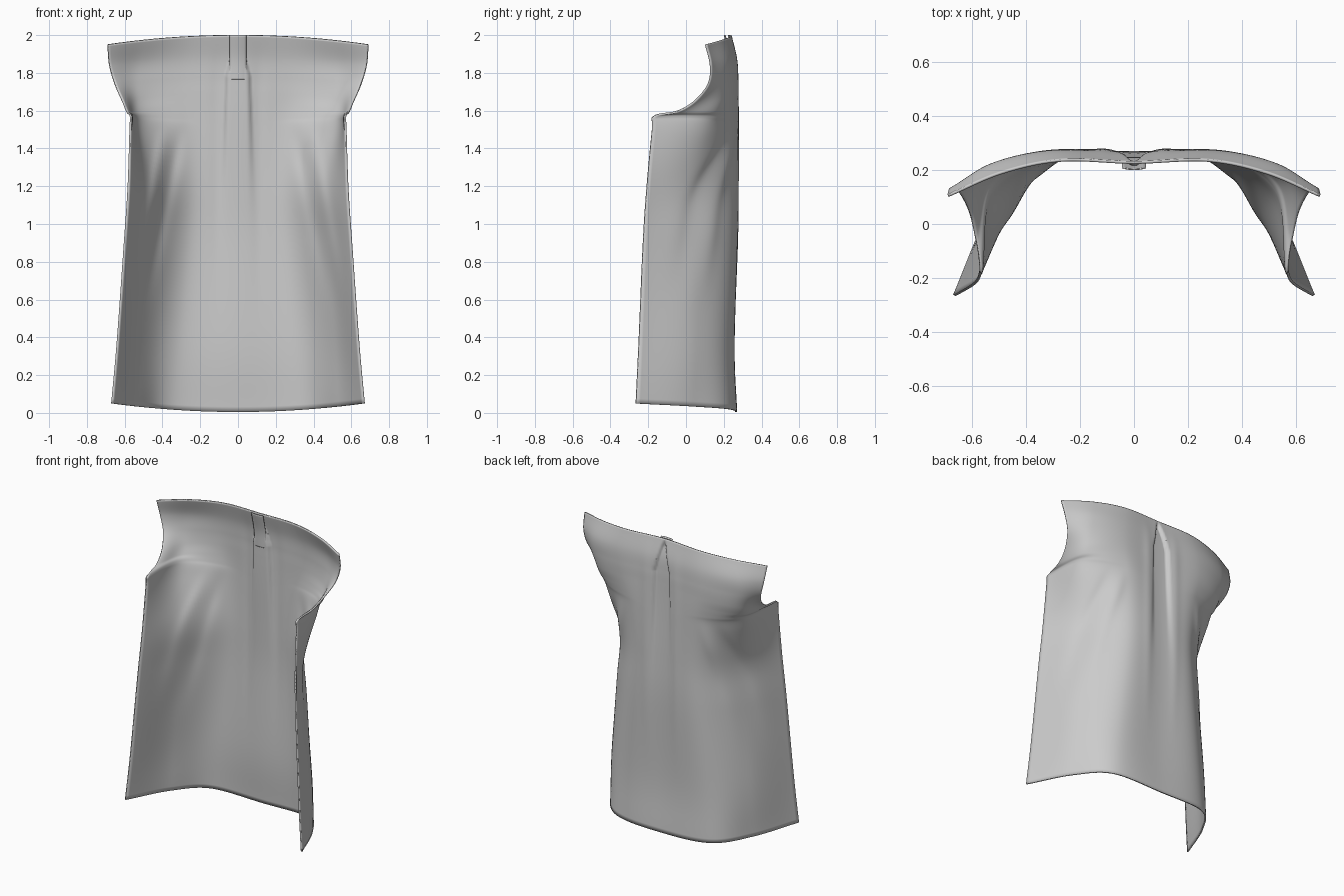
import bpy, math

cube = bpy.data.objects.get("Cube")
if cube:
    bpy.data.objects.remove(cube, do_unlink=True)

# One flat cloth colour
cloth = bpy.data.materials.new("grey cloth")
cloth.use_nodes = True
grey = (0.6, 0.6, 0.6, 1)
cloth.diffuse_color = grey
cloth.node_tree.nodes["Principled BSDF"].inputs["Base Color"].default_value = grey

# Cross-sections from neckline to hem:
# centre z, edge z, centre y, then x, y of back, side and edge points
SECTIONS = [
    (2.0, 1.95, .228, .27, .236, .49, .19, .69, .105),
    (1.88, 1.84, .256, .30, .264, .52, .22, .68, .13),
    (1.78, 1.74, .263, .31, .27, .53, .215, .65, .118),
    (1.70, 1.65, .264, .31, .269, .53, .195, .61, .045),
    (1.63, 1.595, .264, .30, .267, .53, .165, .587, -.05),
    (1.56, 1.57, .264, .29, .264, .525, .137, .568, -.172),
    (1.48, 1.50, .264, .275, .26, .515, .112, .57, -.18),
    (1.2, 1.2, .264, .255, .25, .455, .06, .58, -.207),
    (.9, .9, .262, .275, .247, .475, .05, .60, -.227),
    (.35, .37, .248, .33, .232, .52, .05, .638, -.25),
    (.005, .05, .265, .36, .236, .535, .035, .667, -.265),
]
ROWS, HALF = 120, 60


def spline(points, t):
    """Smooth curve through tuples, t from 0 to 1."""
    n = len(points) - 1
    i = min(int(t * n), n - 1)
    f = t * n - i
    b, c = points[i], points[i + 1]
    a = points[i - 1] if i else [2 * p - q for p, q in zip(b, c)]
    d = points[i + 2] if i + 2 <= n else [2 * q - p for p, q in zip(b, c)]
    return [q + f / 2 * (r - p + f * (2 * p - 5 * q + 4 * r - s + f * (3 * (q - r) + s - p)))
            for p, q, r, s in zip(a, b, c, d)]


def smooth(lo, hi, v):
    t = max(0, min(1, (v - lo) / (hi - lo)))
    return t * t * (3 - 2 * t)


def bump(v, centre, width):
    return math.exp(-((v - centre) / width) ** 2)


def drape(x, z):
    """Depth of the centre pleat and the soft folds below it."""
    ax = abs(x)
    # Inverted pleat: closed at the neckline, opening and softening downwards
    width = min(.055, .25 * (2 - z))
    soft = .012 + .05 * max(0, 1.75 - z)
    pleat = -.02 * smooth(.9, 1.8, z) * smooth(0, .06, 2 - z)
    pleat *= 1 - smooth(width - .004, width + soft, ax)
    # Loose vertical ridges beside the pleat
    ridge = .005 * smooth(.3, 1.3, z) * (1 - smooth(1.7, 2, z)) * bump(ax, .11, .035)
    # Drag folds running down from the armholes
    span = smooth(.5, 1.0, z) * (1 - smooth(1.3, 1.55, z))
    drag = span * (.012 * bump(ax, .33 + .2 * (1.4 - z), .035)
                   - .014 * bump(ax, .41 + .18 * (1.4 - z), .03))
    return pleat + ridge + drag


def sheet(name, rows, thickness):
    """Cloth sheet through rows of points, with an even thickness."""
    cols = len(rows[0])
    faces = [(i, i + 1, i + cols + 1, i + cols)
             for r in range(len(rows) - 1)
             for i in range(r * cols, r * cols + cols - 1)]
    mesh = bpy.data.meshes.new(name)
    mesh.from_pydata([p for row in rows for p in row], [], faces)
    mesh.materials.append(cloth)
    obj = bpy.data.objects.new(name, mesh)
    bpy.context.collection.objects.link(obj)
    shell = obj.modifiers.new("cloth thickness", 'SOLIDIFY')
    shell.thickness = thickness
    shell.offset = 0
    bpy.ops.object.select_all(action='DESELECT')
    obj.select_set(True)
    bpy.context.view_layer.objects.active = obj
    bpy.ops.object.shade_smooth_by_angle(angle=math.radians(50))


# Draped back panel, and the pleat's inner layer at the neckline
panel, backing = [], []
for r in range(ROWS + 1):
    zc, ze, yc, bx, by, sx, sy, ex, ey = spline(SECTIONS, r / ROWS)
    outline = [(-ex, ey), (-sx, sy), (-bx, by), (0, yc), (bx, by), (sx, sy), (ex, ey)]
    row = []
    for c in range(-HALF, HALF + 1):
        s = math.copysign(abs(c / HALF) ** 1.4, c)
        x, y = spline(outline, (s + 1) / 2)
        z = zc + (ze - zc) * (x / ex) ** 2
        row.append((x, y + drape(x, z), z))
    panel.append(row)
    if zc > 1.76:
        backing.append([(k * .011, yc - .026 + .006 * (k / 4) ** 2, zc)
                        for k in range(-4, 5)])

sheet("garment_back_panel", panel, .01)
sheet("pleat_backing", backing, .004)
